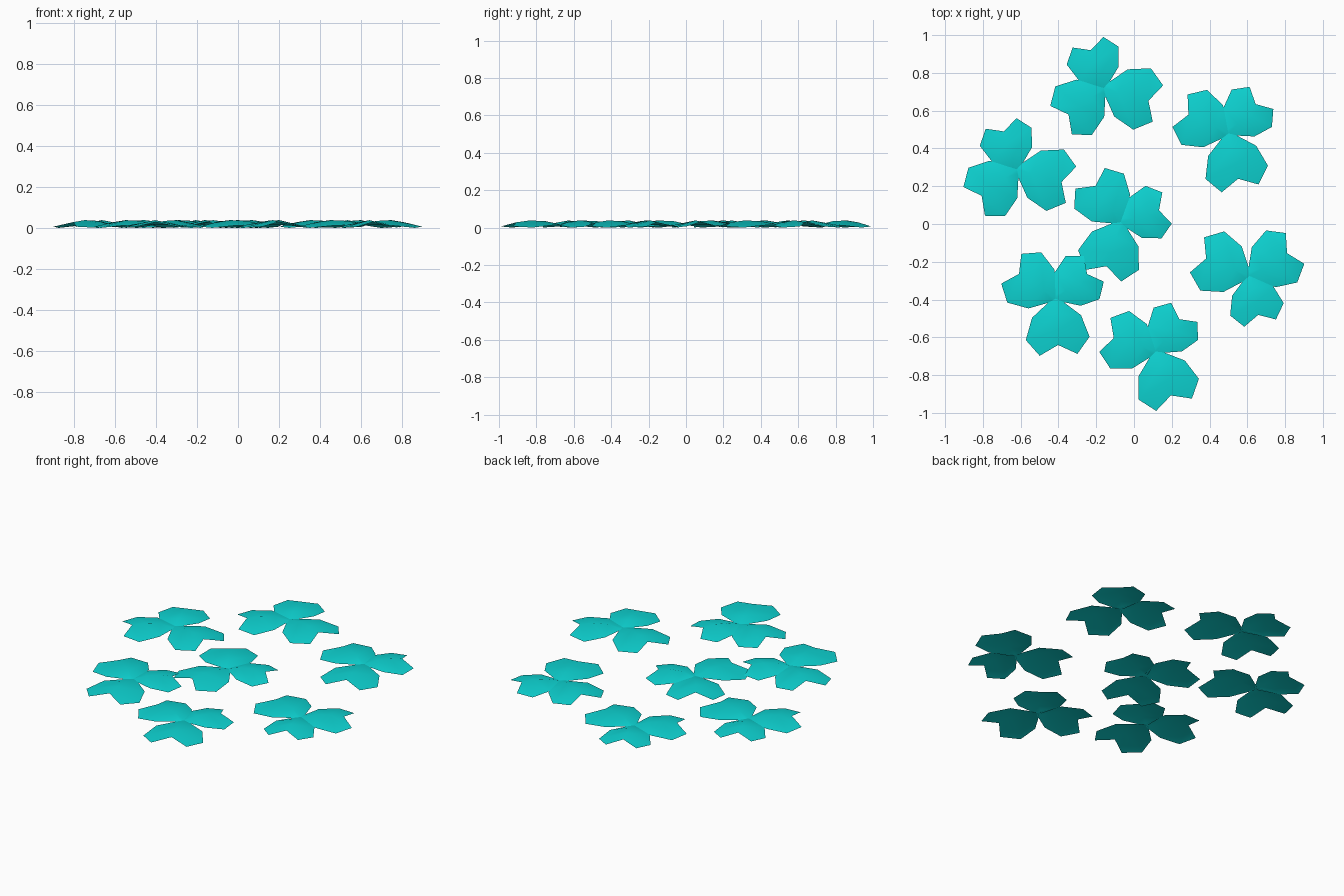
import bpy, bmesh, math
from mathutils import Matrix, Vector

cube = bpy.data.objects.get("Cube")
if cube:
    bpy.data.objects.remove(cube)

teal = bpy.data.materials.new("leaf_teal")
teal.use_nodes = True
teal.diffuse_color = (0.004, 0.66, 0.65, 1)
teal.node_tree.nodes["Principled BSDF"].inputs["Base Color"].default_value = teal.diffuse_color

# Half leaflet: midrib points (along, height) and rim points (along, across, height)
MIDRIB = [(0.0, 0.018), (0.08, 0.034), (0.17, 0.038), (0.246, 0.028)]
RIM = [(0.004, 0.022, 0.015), (0.095, 0.13, 0.012), (0.211, 0.169, 0.0), (0.298, 0.1, 0.006)]

# Leaflets of one clover: direction in degrees, size
LEAFLETS = [(-87, 1.0), (146, 0.95), (38, 0.86)]

# Clovers: centre x, y and turn in degrees
CLOVERS = [
    (-0.16, 0.72, 71), (-0.62, 0.29, 71), (0.50, 0.48, 9), (-0.07, 0.01, -21),
    (0.61, -0.275, 245), (-0.415, -0.395, 0), (0.115, -0.675, 16),
]


def add_leaflet(bm, angle, size):
    """Domed heart-shaped leaflet pointing out from the clover centre."""
    turn = Matrix.Rotation(math.radians(angle), 3, "Z")

    def vert(u, v, z):
        p = turn @ Vector((u * size, v * size, 0))
        return bm.verts.new((p.x, p.y, z))

    mid = [vert(u, 0, z) for u, z in MIDRIB]
    for side in (1, -1):
        rim = [vert(u, v * side, z) for u, v, z in RIM]
        for i in range(len(mid) - 1):
            loop = [mid[i], rim[i], rim[i + 1], mid[i + 1]]
            bm.faces.new(loop[::-1] if side > 0 else loop)


# Shared clover mesh
bm = bmesh.new()
for angle, size in LEAFLETS:
    add_leaflet(bm, angle, size)
for face in bm.faces:
    face.smooth = True
mesh = bpy.data.meshes.new("clover_leaf")
bm.to_mesh(mesh)
bm.free()
mesh.materials.append(teal)

# Scattered clovers
for i, (x, y, turn) in enumerate(CLOVERS, 1):
    clover = bpy.data.objects.new(f"clover_{i}", mesh)
    clover.location = (x, y, 0)
    clover.rotation_euler.z = math.radians(turn)
    bpy.context.collection.objects.link(clover)
